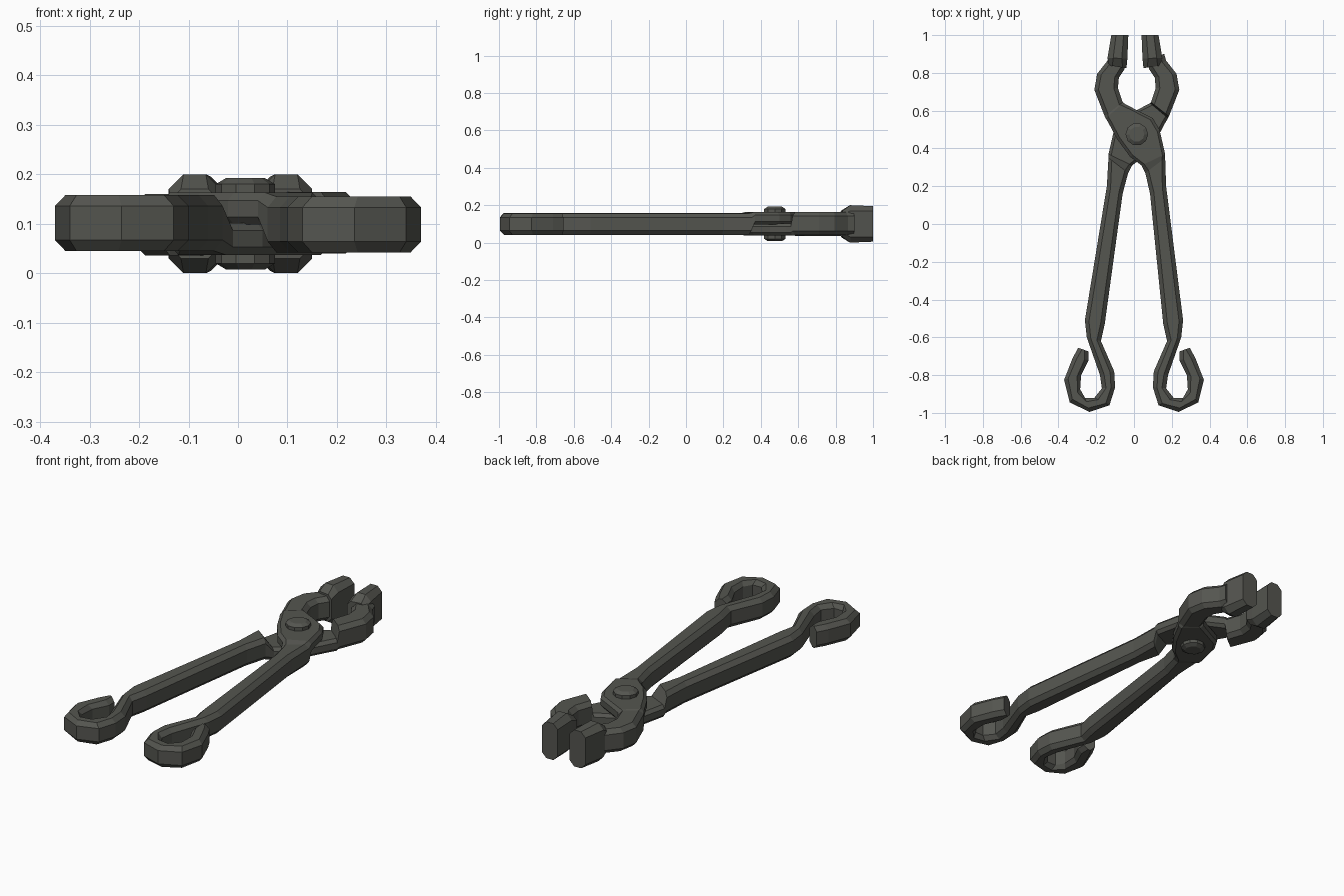
import bpy
import bmesh
import math

if "Cube" in bpy.data.objects:
    bpy.data.objects.remove(bpy.data.objects["Cube"], do_unlink=True)

iron = bpy.data.materials.new("dark iron")
iron.use_nodes = True
iron_colour = (0.09, 0.092, 0.08, 1)
iron.diffuse_color = iron_colour
iron.node_tree.nodes["Principled BSDF"].inputs["Base Color"].default_value = iron_colour

MID_Z = 0.1


def loft(name, rings):
    """Skin a list of closed rings and cap both ends."""
    bm = bmesh.new()
    loops = [[bm.verts.new(point) for point in ring] for ring in rings]
    count = len(loops[0])
    for first, second in zip(loops, loops[1:]):
        for i in range(count):
            j = (i + 1) % count
            bm.faces.new((first[i], first[j], second[j], second[i]))
    bm.faces.new(loops[0])
    bm.faces.new(loops[-1])
    bmesh.ops.recalc_face_normals(bm, faces=bm.faces)
    mesh = bpy.data.meshes.new(name)
    bm.to_mesh(mesh)
    bm.free()
    mesh.materials.append(iron)
    obj = bpy.data.objects.new(name, mesh)
    bpy.context.collection.objects.link(obj)
    return obj


def section(station, low, high, chamfer):
    """Chamfered rectangle standing on the line between two edge points."""
    ax, ay, bx, by = station
    width = math.hypot(bx - ax, by - ay)
    t = chamfer / width
    corners = [(t, low), (1 - t, low), (1, low + chamfer), (1, high - chamfer),
               (1 - t, high), (t, high), (0, high - chamfer), (0, low + chamfer)]
    return [(ax + (bx - ax) * u, ay + (by - ay) * u, z) for u, z in corners]


def turned_over(rings, shift):
    """The opposite half: the same forging rolled over about its length."""
    return [[(shift(y) - x, y, 2 * MID_Z - z) for x, y, z in ring] for ring in rings]


# Edge pairs along one half: hook tip, eye and handle
handle = [
    (.24, -.675, .295, -.655), (.24, -.72, .325, -.71),
    (.28, -.80, .37, -.825), (.285, -.875, .34, -.945),
    (.26, -.92, .235, -.995), (.21, -.92, .13, -.96),
    (.17, -.87, .10, -.865), (.18, -.80, .105, -.78),
    (.25, -.60, .175, -.62), (.26, -.51, .155, -.53),
    (.17, .20, .085, .16), (.165, .35, .06, .27),
]
# Thin lap through the pivot, then the bowed jaw
lap = [
    (.165, .37, .04, .31), (.135, .50, -.02, .355),
    (.10, .56, -.09, .45), (.02, .60, -.135, .535), (-.055, .64, -.15, .56),
]
jaw = [
    (-.06, .645, -.155, .57), (-.085, .72, -.21, .71),
    (-.08, .775, -.195, .795), (-.05, .82, -.14, .865), (-.05, .88, -.13, .90),
]

lever = [section(s, .042, .155, .022) for s in handle]
lever += [section(s, .098, .163, .016) for s in lap]
lever += [section(s, .036, .16, .022) for s in jaw]

# Heavy gripping block at the end of the jaw
tip = [
    section((-.04, .825, -.135, .84), .03, .17, .02),
    section((-.035, .875, -.14, .88), 0, .2, .03),
    section((-.03, 1, -.12, 1), .005, .195, .025),
]


def lever_shift(y):
    return .03 * min(1, max(0, (y + .5) / .8))


loft("upper_lever", lever)
loft("lower_lever", turned_over(lever, lever_shift))
loft("right_jaw_block", tip)
loft("left_jaw_block", turned_over(tip, lambda y: .01))

# Rivet with a chamfered head on each side
profile = [(.04, .092), (.06, .08), (.06, .067)]
profile += [(r, -h) for r, h in reversed(profile)]
SIDES = 10
rivet = [[(.015 + r * math.cos(math.tau * i / SIDES),
           .475 + r * math.sin(math.tau * i / SIDES), MID_Z + h)
          for i in range(SIDES)] for r, h in profile]
loft("pivot_rivet", rivet)
